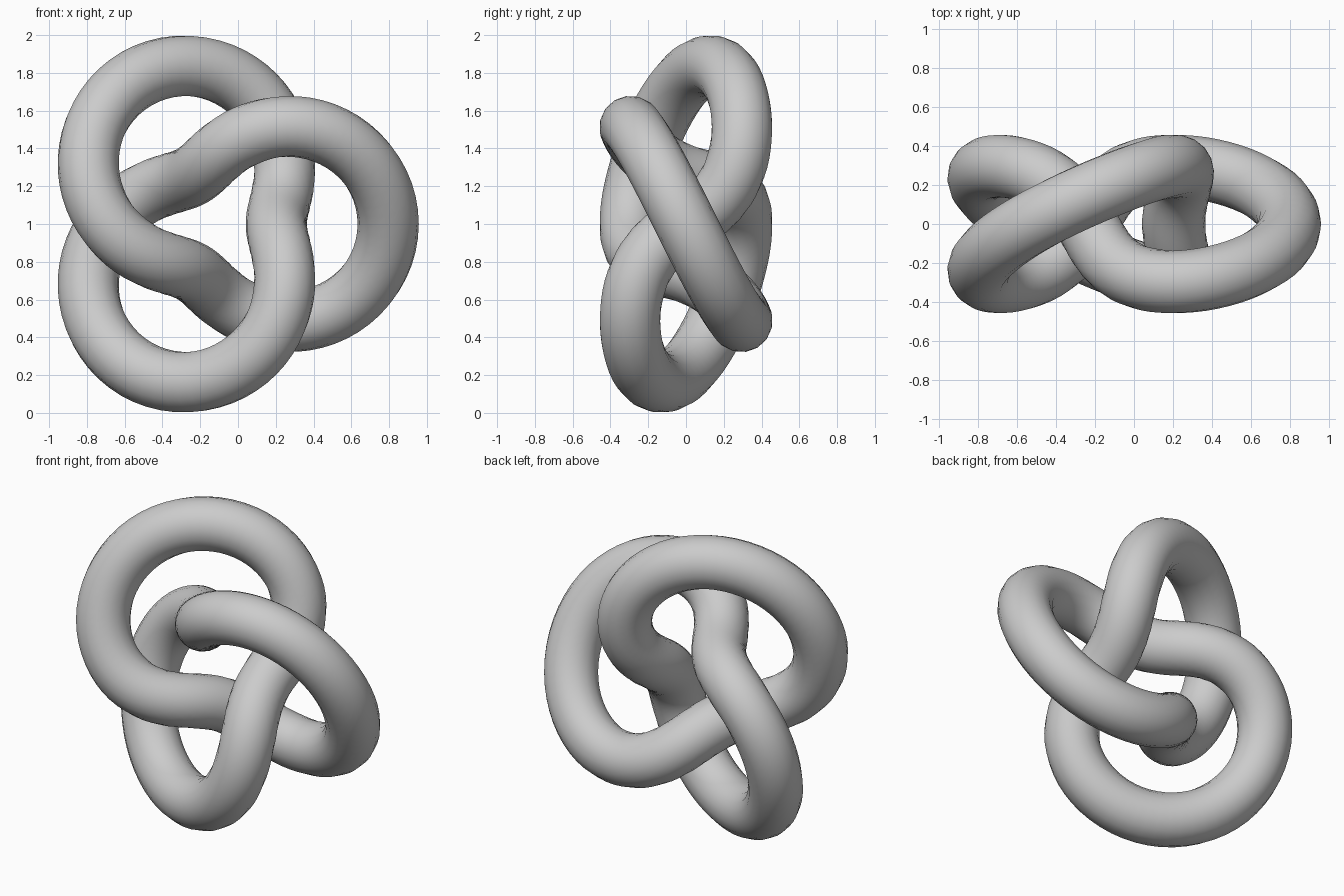
import bpy
import bmesh
from math import sin, cos, tau
from mathutils import Vector

cube = bpy.data.objects.get("Cube")
if cube:
    bpy.data.objects.remove(cube, do_unlink=True)

SCALE = 0.296          # minor radius of the guiding torus
TUBE = 0.162           # thickness of the strand
SEGMENTS, SIDES = 192, 16
CENTRE = Vector((-0.093, 0, 1))


def path(t):
    """Centreline winding twice round and three times through a torus."""
    r = 2 + cos(3 * t)
    return CENTRE + SCALE * Vector((r * cos(2 * t), -sin(3 * t), r * sin(2 * t)))


def ring(bm, t, step=0.01):
    """Circle of vertices square to the path, turned to its curvature."""
    before, here, after = path(t - step), path(t), path(t + step)
    tangent = (after - before).normalized()
    binormal = tangent.cross(after + before - 2 * here).normalized()
    normal = binormal.cross(tangent)
    angles = [tau * j / SIDES for j in range(SIDES)]
    return [bm.verts.new(here + TUBE * (cos(a) * normal + sin(a) * binormal))
            for a in angles]


# Closed knotted tube
bm = bmesh.new()
rings = [ring(bm, tau * i / SEGMENTS) for i in range(SEGMENTS)]
for i, a in enumerate(rings):
    b = rings[(i + 1) % SEGMENTS]
    for j in range(SIDES):
        k = (j + 1) % SIDES
        bm.faces.new((a[j], a[k], b[k], b[j]))
bmesh.ops.recalc_face_normals(bm, faces=bm.faces)
for face in bm.faces:
    face.smooth = True

mesh = bpy.data.meshes.new("trefoil_knot")
bm.to_mesh(mesh)
bm.free()
knot = bpy.data.objects.new("trefoil_knot", mesh)
bpy.context.collection.objects.link(knot)
